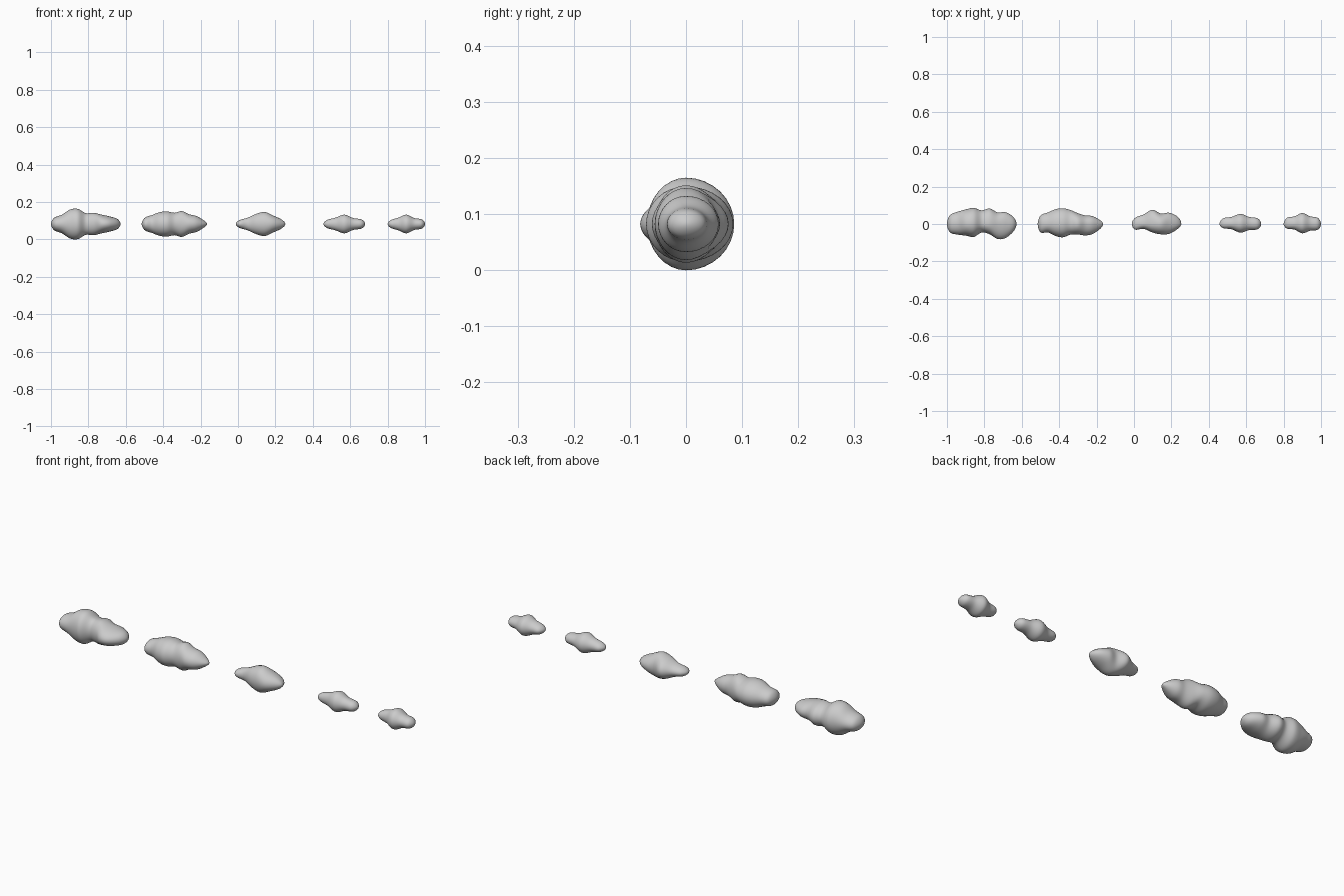
import bpy, bmesh, math
from mathutils import Vector

if "Cube" in bpy.data.objects:
    bpy.data.objects.remove(bpy.data.objects["Cube"])

MID_Z = 0.082   # height of the axis shared by all puffs
SIDES = 32      # points around each ring
STEPS = 6       # rings between two stations

# Evenly spaced sections along a cloud: (reach to -y, reach to +y, half height)
LARGEST = [(.045, .048, .033), (.057, .066, .05), (.062, .078, .077),
           (.069, .086, .081), (.045, .073, .058), (.055, .083, .06),
           (.08, .062, .05), (.075, .063, .041), (.04, .037, .027)]
LARGE = [(.045, .046, .033), (.045, .062, .048), (.064, .079, .063),
         (.071, .084, .067), (.057, .075, .06), (.056, .058, .069),
         (.061, .046, .052), (.053, .042, .042), (.026, .02, .018)]
MEDIUM = [(.03, .033, .02), (.026, .051, .034), (.045, .076, .054),
          (.055, .056, .064), (.052, .06, .045), (.025, .038, .023)]
SMALL = [(.022, .03, .021), (.028, .038, .034), (.046, .054, .05),
         (.033, .038, .032), (.028, .03, .024)]


def smooth_path(start, end, sections, widen):
    """Spline through the sections, mirrored past each tip so the ends are round."""
    step = (end - start) / (len(sections) - 0.2)
    p = [Vector((start + step * (i + 0.4), r * widen, l * widen, h))
         for i, (r, l, h) in enumerate(sections)]
    mirror = lambda v, x: Vector((2 * x - v[0], -v[1], -v[2], -v[3]))
    tip = lambda x: Vector((x, 0, 0, 0))
    for v, x in ((p[0], start), (p[-1], end)):
        v[0] = v[0]
    p = [mirror(p[0], start), tip(start)] + p + [tip(end), mirror(p[-1], end)]
    # the mirrored point keeps the same x so the surface leaves the tip sideways
    p[0][0], p[-1][0] = p[2][0], p[-3][0]
    out = []
    for a, b, c, d in zip(p, p[1:], p[2:], p[3:]):
        for i in range(STEPS):
            t = i / STEPS
            out.append(0.5 * (2 * b + (c - a) * t + (2 * a - 5 * b + 4 * c - d) * t * t
                              + (3 * b - a - 3 * c + d) * t ** 3))
    return out[1:]   # tips are added as single points


def make_cloud(name, start, end, sections, widen=1.0):
    bm = bmesh.new()
    rings = []
    for x, right, left, half in smooth_path(start, end, sections, widen):
        ring = []
        for k in range(SIDES):
            a = 2 * math.pi * k / SIDES
            reach = left if math.cos(a) > 0 else right
            ring.append(bm.verts.new((x, reach * math.cos(a), MID_Z + half * math.sin(a))))
        rings.append(ring)
    # skin between rings
    for r0, r1 in zip(rings, rings[1:]):
        for k in range(SIDES):
            n = (k + 1) % SIDES
            bm.faces.new((r0[k], r0[n], r1[n], r1[k]))
    # close both tips
    for ring, x in ((rings[0], start), (rings[-1], end)):
        tip = bm.verts.new((x, 0, MID_Z))
        for k in range(SIDES):
            bm.faces.new((tip, ring[k], ring[(k + 1) % SIDES]))
    bmesh.ops.recalc_face_normals(bm, faces=bm.faces)
    for f in bm.faces:
        f.smooth = True
    mesh = bpy.data.meshes.new(name)
    bm.to_mesh(mesh)
    bm.free()
    bpy.context.collection.objects.link(bpy.data.objects.new(name, mesh))


# row of clouds shrinking towards +x
make_cloud("cloud_largest", -1.0, -.628, LARGEST)
make_cloud("cloud_large", -.515, -.165, LARGE)
make_cloud("cloud_medium", -.012, .253, MEDIUM)
make_cloud("cloud_small", .457, .68, SMALL)
make_cloud("cloud_smallest", .8, 1.0, SMALL, 1.08)
